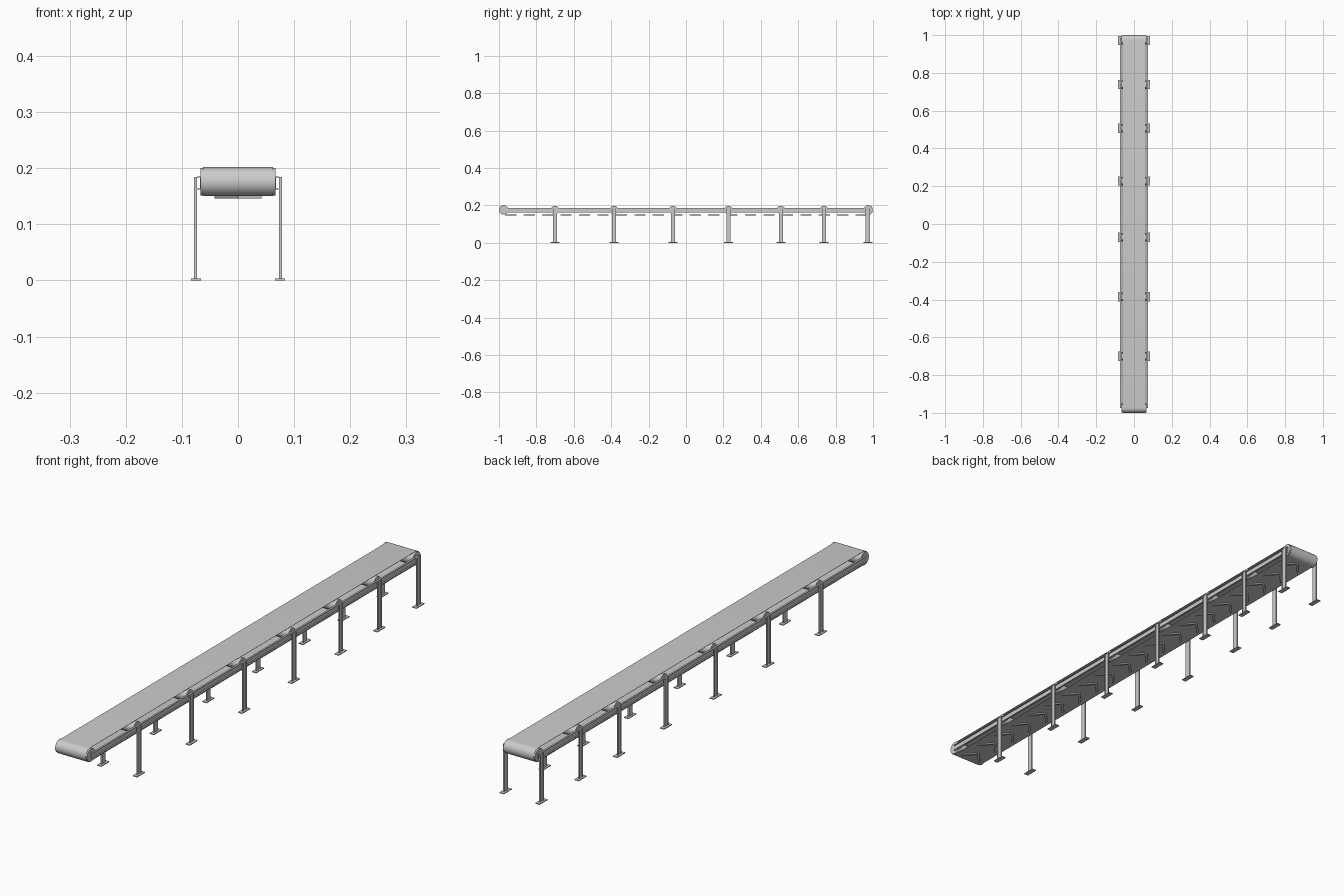
import bpy, bmesh, math
from mathutils import Matrix

cube = bpy.data.objects.get("Cube")
if cube:
    bpy.data.objects.remove(cube, do_unlink=True)

steel = bpy.data.materials.new("light_grey_steel")
steel.use_nodes = True
grey = (0.6, 0.6, 0.6, 1)
steel.diffuse_color = grey
steel.node_tree.nodes["Principled BSDF"].inputs["Base Color"].default_value = grey

AXIS_Z = 0.176
BELT_R = 0.026
END_Y = 1 - BELT_R
LEG_YS = [-0.70, -0.385, -0.07, 0.227, 0.507, 0.738, 0.972]
SIDES = (("left", 1), ("right", -1))


def finish(name, bm, smooth=False):
    bmesh.ops.recalc_face_normals(bm, faces=bm.faces)
    mesh = bpy.data.meshes.new(name)
    bm.to_mesh(mesh)
    bm.free()
    mesh.materials.append(steel)
    obj = bpy.data.objects.new(name, mesh)
    bpy.context.collection.objects.link(obj)
    if smooth:
        bpy.ops.object.select_all(action='DESELECT')
        obj.select_set(True)
        bpy.context.view_layer.objects.active = obj
        bpy.ops.object.shade_smooth_by_angle(angle=math.radians(35))
    return obj


def add_box(bm, x, y, z):
    """Box from three (low, high) ranges."""
    pairs = (x, y, z)
    mid = [(a + b) / 2 for a, b in pairs]
    size = [abs(b - a) for a, b in pairs]
    bmesh.ops.create_cube(bm, size=1, matrix=Matrix.Translation(mid) @ Matrix.Diagonal((*size, 1)))


def roller(name, y, radius, half_width):
    bm = bmesh.new()
    place = Matrix.Translation((0, y, AXIS_Z)) @ Matrix.Rotation(math.pi / 2, 4, 'Y')
    bmesh.ops.create_cone(bm, cap_ends=True, segments=32, radius1=radius, radius2=radius,
                          depth=2 * half_width, matrix=place)
    finish(name, bm, smooth=True)


def loop_points(radius, steps=16):
    """Stadium outline around the two end rollers."""
    points = []
    for end, start in ((1, -math.pi / 2), (-1, math.pi / 2)):
        for i in range(steps + 1):
            a = start + math.pi * i / steps
            points.append((end * END_Y + radius * math.cos(a), AXIS_Z + radius * math.sin(a)))
    return points


# Thin endless belt
bm = bmesh.new()
rings = []
for radius in (BELT_R, BELT_R - 0.001):
    for x in (-0.062, 0.062):
        rings.append([bm.verts.new((x, y, z)) for y, z in loop_points(radius)])
outer_a, outer_b, inner_a, inner_b = rings
for p, q in ((outer_a, outer_b), (outer_b, inner_b), (inner_b, inner_a), (inner_a, outer_a)):
    for i in range(len(p)):
        j = (i + 1) % len(p)
        bm.faces.new((p[i], p[j], q[j], q[i]))
finish("belt", bm, smooth=True)

# End rollers and carrying rollers
for name, y in (("front_end_roller", -END_Y), ("back_end_roller", END_Y)):
    roller(name, y, 0.0245, 0.067)
for i, y in enumerate(LEG_YS[:-1]):
    roller(f"carrying_roller_{i + 1}", y, 0.022, 0.067)

# Chevron cleats on the lower run, pointing to the back
CLEATS = 20
bottom = AXIS_Z - BELT_R
bm = bmesh.new()
for i in range(CLEATS):
    y = -0.937 + 1.874 * i / (CLEATS - 1)
    outline = [(0, 0.03), (0.042, -0.016), (0.042, -0.03), (0, 0.016), (-0.042, -0.03), (-0.042, -0.016)]
    low, high = [[bm.verts.new((px, y + py, z)) for px, py in outline] for z in (bottom - 0.004, bottom)]
    for ring in (low, high):
        bm.faces.new((ring[0], ring[1], ring[2], ring[3]))
        bm.faces.new((ring[0], ring[3], ring[4], ring[5]))
    for k in range(6):
        n = (k + 1) % 6
        bm.faces.new((low[k], low[n], high[n], high[k]))
finish("belt_cleats", bm)

for side, s in SIDES:
    # Side rail: channel open to the outside
    bm = bmesh.new()
    ends = (-END_Y, END_Y + 0.01)
    add_box(bm, (s * 0.066, s * 0.068), ends, (0.162, 0.185))
    for z in (0.162, 0.183):
        add_box(bm, (s * 0.068, s * 0.073), ends, (z, z + 0.002))
    finish(f"{side}_rail", bm)

    # Legs: upright channels on flat feet
    for i, y in enumerate(LEG_YS):
        bm = bmesh.new()
        add_box(bm, (s * 0.073, s * 0.075), (y - 0.011, y + 0.011), (0.002, 0.184))
        for edge in (-0.011, 0.009):
            add_box(bm, (s * 0.075, s * 0.078), (y + edge, y + edge + 0.002), (0.002, 0.184))
        add_box(bm, (s * 0.066, s * 0.084), (y - 0.024, y + 0.024), (0, 0.003))
        finish(f"{side}_leg_{i + 1}", bm)
